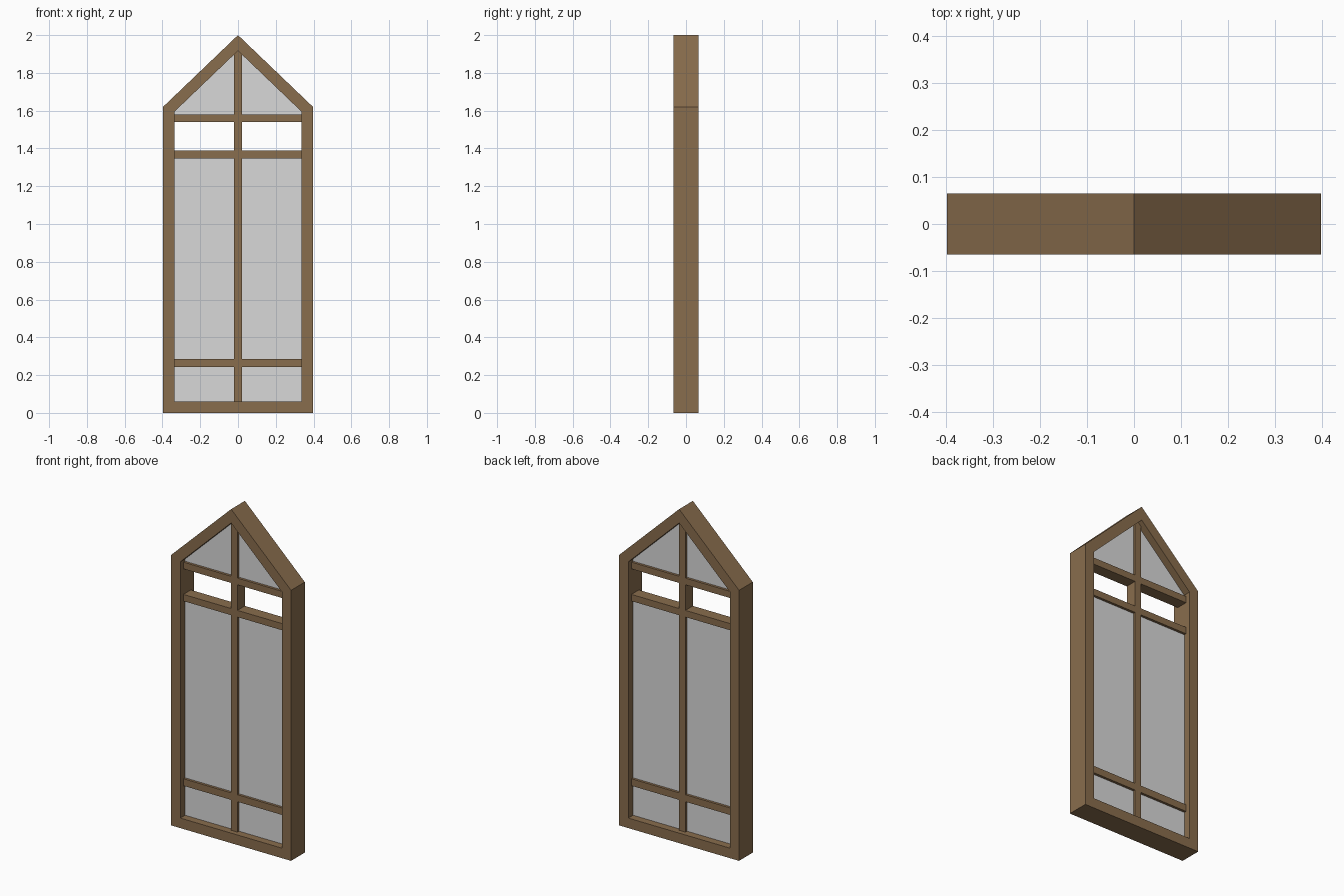
import bpy, bmesh

if "Cube" in bpy.data.objects:
    bpy.data.objects.remove(bpy.data.objects["Cube"])


def srgb(*c):
    return [((v / 255 + 0.055) / 1.055) ** 2.4 for v in c] + [1.0]


def material(name, color):
    m = bpy.data.materials.new(name)
    m.diffuse_color = color
    m.use_nodes = True
    m.node_tree.nodes["Principled BSDF"].inputs["Base Color"].default_value = m.diffuse_color
    return m


wood = material("brown wood", srgb(137, 109, 77))
glass = material("pale grey glass", srgb(216, 216, 216))


def finish(name, bm, mat):
    bmesh.ops.recalc_face_normals(bm, faces=bm.faces)
    me = bpy.data.meshes.new(name)
    bm.to_mesh(me)
    bm.free()
    me.materials.append(mat)
    ob = bpy.data.objects.new(name, me)
    bpy.context.collection.objects.link(ob)
    return ob


def prism(name, outline, half, mat):
    """Extrude an (x, z) outline to y = -half .. half."""
    bm = bmesh.new()
    f = bm.faces.new([bm.verts.new((x, -half, z)) for x, z in outline])
    ext = bmesh.ops.extrude_face_region(bm, geom=[f])["geom"]
    verts = [v for v in ext if isinstance(v, bmesh.types.BMVert)]
    bmesh.ops.translate(bm, verts=verts, vec=(0, 2 * half, 0))
    return finish(name, bm, mat)


def bar(name, x0, x1, z0, z1, half, mat):
    return prism(name, [(x0, z0), (x1, z0), (x1, z1), (x0, z1)], half, mat)


W, D, SHOULDER, APEX = 0.397, 0.065, 1.62, 2.0
IW, SILL, ISHOULDER, IAPEX = 0.337, 0.06, 1.594, 1.917
BAR, PANE, MW = 0.035, 0.02, 0.021

# Gabled outer frame: ring between two pentagons
outer = [(-W, 0), (W, 0), (W, SHOULDER), (0, APEX), (-W, SHOULDER)]
inner = [(-IW, SILL), (IW, SILL), (IW, ISHOULDER), (0, IAPEX), (-IW, ISHOULDER)]
bm = bmesh.new()
rings = [[bm.verts.new((x, y, z)) for x, z in pts]
         for pts, y in ((outer, -D), (outer, D), (inner, D), (inner, -D))]
for a, b in zip(rings, rings[1:] + rings[:1]):
    for i in range(5):
        j = (i + 1) % 5
        bm.faces.new((a[i], a[j], b[j], b[i]))
finish("gabled_frame", bm, wood)

# Horizontal bars
rails = [("lower_rail", 0.242, 0.284), ("middle_rail", 1.348, 1.388),
         ("upper_rail", 1.541, 1.581)]
for name, z0, z1 in rails:
    bar(name, -IW, IW, z0, z1, BAR, wood)

# Centre mullion, in pieces between the bars
levels = [SILL] + [z for r in rails for z in r[1:]]
for i in range(0, 6, 2):
    bar("mullion_%d" % (i // 2 + 1), -MW, MW, levels[i], levels[i + 1], BAR, wood)
slope = (IAPEX - ISHOULDER) / IW
prism("gable_mullion", [(-MW, 1.581), (MW, 1.581), (MW, IAPEX - MW * slope),
                        (0, IAPEX), (-MW, IAPEX - MW * slope)], BAR, wood)

# Glass panes; the row between middle and upper rails stays open
for side, s in (("left", -1), ("right", 1)):
    for name, z0, z1 in (("lower", SILL, 0.242), ("main", 0.284, 1.348)):
        bar("%s_pane_%s" % (name, side), s * MW, s * IW, z0, z1, PANE, glass)
    prism("gable_pane_" + side,
          [(s * MW, 1.581), (s * IW, 1.581), (s * IW, ISHOULDER),
           (s * MW, IAPEX - MW * slope)], PANE, glass)
